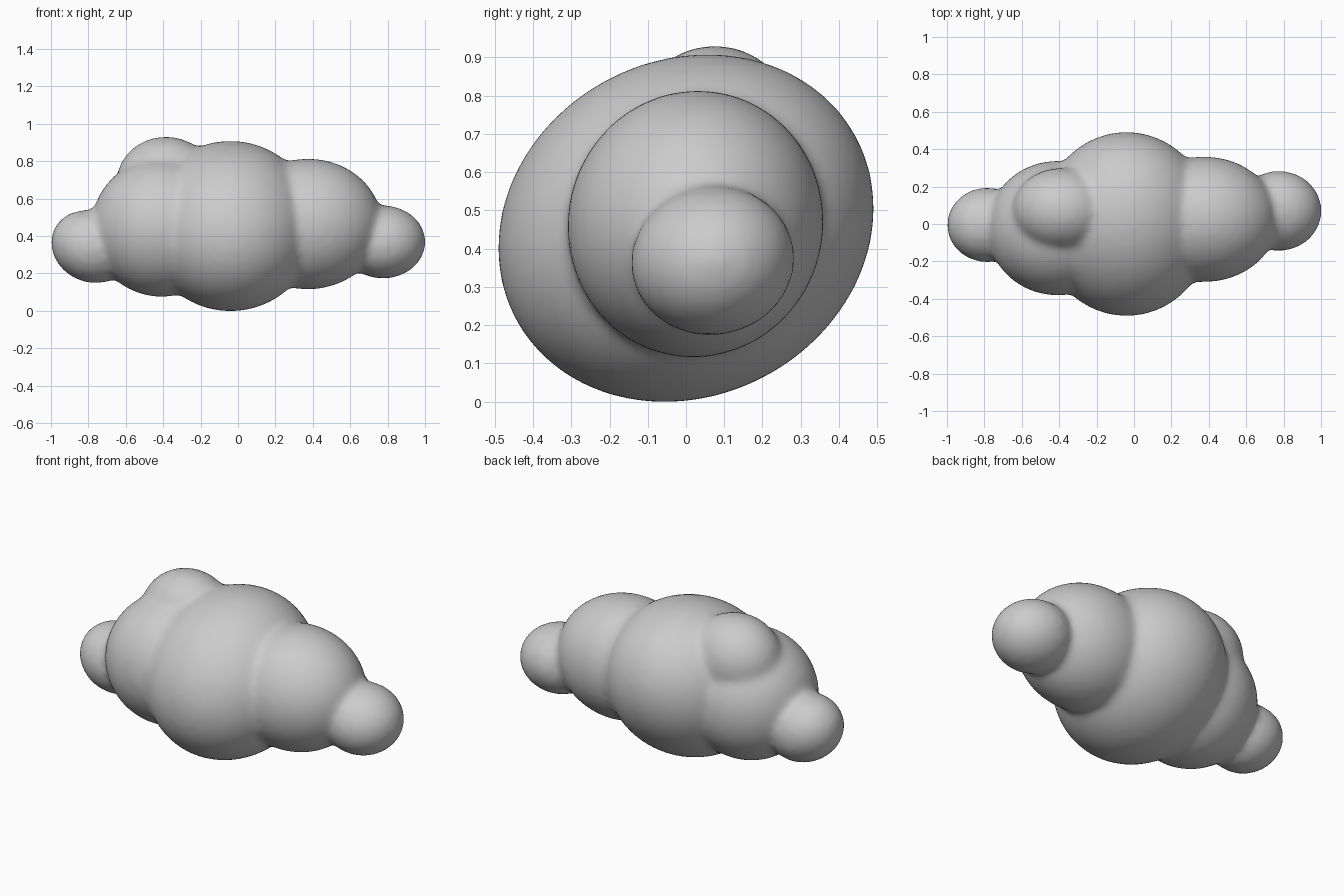
import bpy
from math import radians

if "Cube" in bpy.data.objects:
    bpy.data.objects.remove(bpy.data.objects["Cube"])

# Puffs: centre, semi-axes, tilt (degrees)
PUFFS = [
    ((-0.04, 0.0, 0.455), (0.46, 0.506, 0.44), (28, 0, 0)),       # main body
    ((0.375, 0.025, 0.466), (0.395, 0.335, 0.35), (-12, 0, 0)),   # right middle
    ((0.775, 0.07, 0.37), (0.228, 0.215, 0.195), (10, 0, 0)),     # right tip
    ((-0.41, -0.022, 0.447), (0.375, 0.36, 0.37), (0, 0, 0)),     # left middle
    ((-0.785, -0.005, 0.345), (0.22, 0.2, 0.19), (0, 25, 0)),     # left tip
    ((-0.385, 0.075, 0.69), (0.265, 0.225, 0.243), (0, 0, 0)),    # top bump
]

parts = []
for centre, axes, tilt in PUFFS:
    bpy.ops.mesh.primitive_uv_sphere_add(
        segments=48, ring_count=32, radius=1, location=centre,
        rotation=[radians(a) for a in tilt])
    puff = bpy.context.object
    puff.scale = axes
    parts.append(puff)

# Join the puffs into one cloud
bpy.ops.object.select_all(action='DESELECT')
for p in parts:
    p.select_set(True)
bpy.context.view_layer.objects.active = parts[0]
bpy.ops.object.join()
cloud = bpy.context.object
cloud.name = "cloud"
bpy.ops.object.transform_apply(location=True, rotation=True, scale=True)

# Fuse into one skin and soften the creases
fuse = cloud.modifiers.new("fuse", 'REMESH')
fuse.mode = 'VOXEL'
fuse.voxel_size = 0.02
fuse.use_smooth_shade = True
soften = cloud.modifiers.new("soften", 'SMOOTH')
soften.factor = 0.5
soften.iterations = 10
for name in ("fuse", "soften"):
    bpy.ops.object.modifier_apply(modifier=name)
bpy.ops.object.shade_smooth()

# Rest on the ground
low = min(v.co.z for v in cloud.data.vertices)
for v in cloud.data.vertices:
    v.co.z -= low
